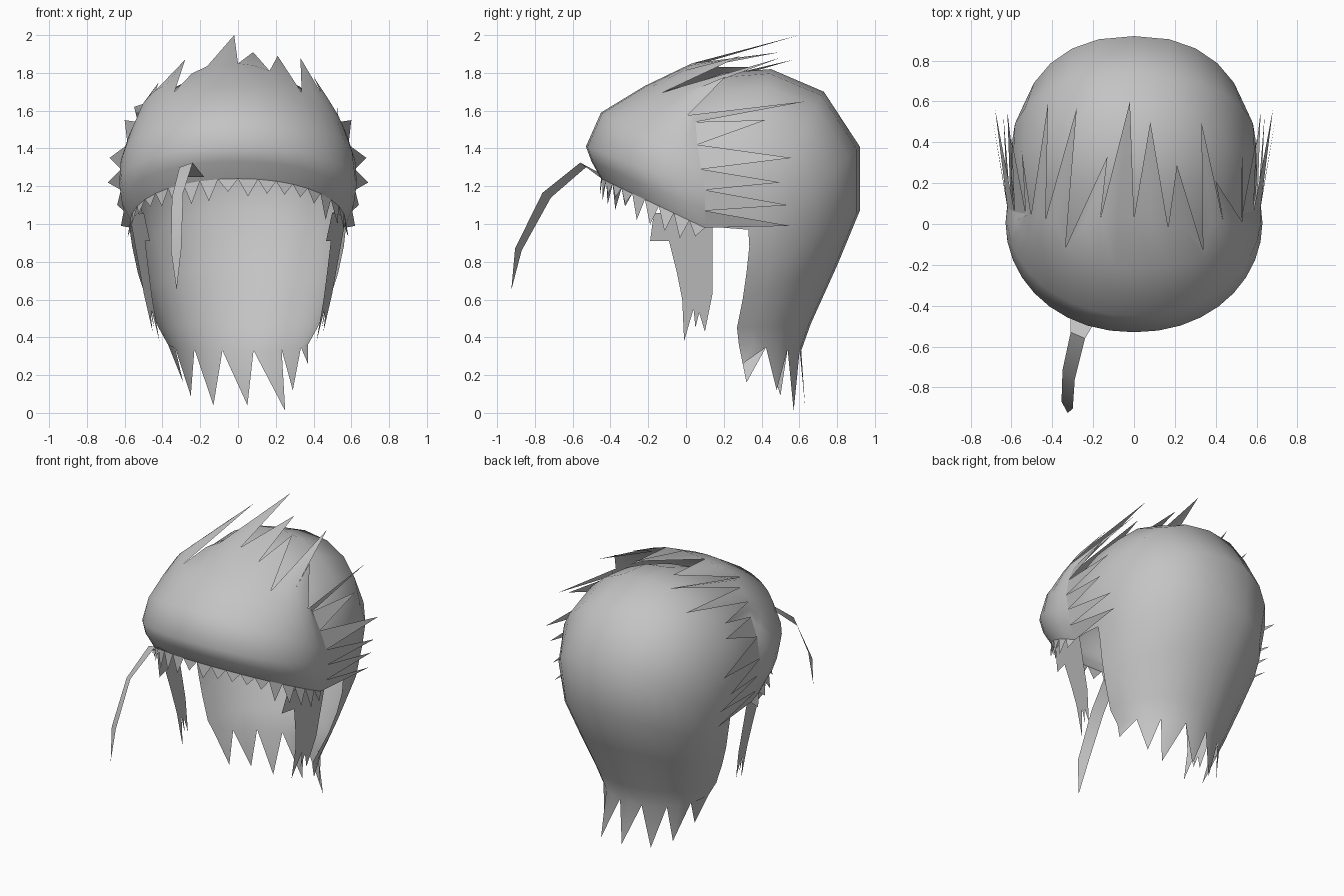
import bpy, bmesh, math, random

if "Cube" in bpy.data.objects:
    bpy.data.objects.remove(bpy.data.objects["Cube"])

random.seed(4)
grey = bpy.data.materials.new("hair grey")
grey.diffuse_color = (0.55, 0.55, 0.55, 1)
grey.use_nodes = True
grey.node_tree.nodes["Principled BSDF"].inputs["Base Color"].default_value = grey.diffuse_color


def finish(name, bm, angle=60):
    me = bpy.data.meshes.new(name)
    bm.to_mesh(me)
    bm.free()
    me.materials.append(grey)
    ob = bpy.data.objects.new(name, me)
    bpy.context.collection.objects.link(ob)
    bpy.ops.object.select_all(action='DESELECT')
    bpy.context.view_layer.objects.active = ob
    ob.select_set(True)
    bpy.ops.object.shade_smooth_by_angle(angle=math.radians(angle))
    return ob


def arc(bm, my, mz, ex, ey, ez, amax, power, cols):
    """Symmetric curved row from one side edge, through the midline, to the other."""
    row, top = [], math.radians(amax)
    for i in range(cols + 1):
        t = 2 * i / cols - 1
        a = abs(t) * top
        s = (1 - math.cos(a)) / (1 - math.cos(top))
        x = ex * (math.sin(a) / math.sin(top)) ** power * (1 if t > 0 else -1)
        row.append(bm.verts.new((x, my + (ey - my) * s, mz + (ez - mz) * s)))
    return row


def skin(bm, rows):
    for a, b in zip(rows, rows[1:]):
        for i in range(len(a) - 1):
            bm.faces.new((a[i], b[i], b[i + 1], a[i + 1]))


def spike(bm, base, tip):
    bm.faces.new(list(base) + [bm.verts.new(tip)])


# Back hair: crown and nape, open around the ears
bm = bmesh.new()
crown = [(-0.35, 1.56, 0.50, -0.10, 1.04, 110, 1), (-0.05, 1.71, 0.53, 0.03, 1.0, 110, 1),
         (0.20, 1.80, 0.555, 0.12, 0.99, 112, 1), (0.45, 1.82, 0.57, 0.20, 0.98, 110, 0.95),
         (0.73, 1.70, 0.57, 0.33, 0.97, 108, 0.9), (0.92, 1.41, 0.56, 0.335, 0.88, 100, 0.85),
         (0.92, 1.07, 0.53, 0.32, 0.74, 95, 0.88), (0.80, 0.78, 0.485, 0.30, 0.60, 90, 0.95),
         (0.66, 0.47, 0.42, 0.27, 0.45, 90, 1), (0.61, 0.33, 0.37, 0.28, 0.36, 90, 1)]
rows = [arc(bm, *r, 14) for r in crown]
skin(bm, [r[::-1] for r in rows])
# Ragged locks below the nape
nape = rows[-1]
nape_tips = [(-0.29, 0.32, 0.16), (-0.25, 0.50, 0.09), (-0.13, 0.57, 0.04), (0.05, 0.63, 0.04),
             (0.25, 0.57, 0.01), (0.29, 0.48, 0.12), (0.37, 0.30, 0.26)]
for k, tip in enumerate(nape_tips):
    spike(bm, nape[2 * k:2 * k + 3], tip)
finish("back_hair", bm)

# Swept front hair: forehead band combed back over the crown
bm = bmesh.new()
band = [(-0.45, 1.24, 0.565, 0.10, 0.98, 98, 0.95), (-0.50, 1.33, 0.605, 0.10, 1.07, 100, 0.95),
        (-0.53, 1.41, 0.62, 0.10, 1.18, 100, 0.95), (-0.45, 1.59, 0.62, 0.08, 1.29, 95, 1),
        (-0.22, 1.73, 0.585, 0.06, 1.42, 90, 1), (0.03, 1.85, 0.53, 0.05, 1.54, 90, 1)]
rows = [arc(bm, *r, 20) for r in band]
# Uneven partings between the crown spikes
top = rows[-1]
for k, f in enumerate((0, 0, 0.1, 0.75, 0, 0, 0.2, 0.8, 0.2, 0.5, 0)):
    top[2 * k].co = top[2 * k].co.lerp(rows[-2][2 * k].co, f)
for i in range(1, 20, 2):
    mid = (top[i - 1].co + top[i + 1].co) / 2
    top[i].co = top[i].co.lerp(mid, 0.4)
skin(bm, [r[::-1] for r in rows])

# Spikes pointing back over the crown
tips = [(-0.55, 0.36, 1.62), (-0.42, 0.60, 1.75), (-0.28, 0.57, 1.87), (-0.13, 0.33, 1.83),
        (-0.02, 0.60, 2.0), (0.08, 0.50, 1.91), (0.21, 0.29, 1.89), (0.33, 0.50, 1.88),
        (0.40, 0.21, 1.78), (0.53, 0.64, 1.65)]
for k, tip in enumerate(tips):
    spike(bm, top[2 * k:2 * k + 3], tip)

# Spikes pointing back at the temples
side_tips = [(0.62, 0.55, 0.99), (0.64, 0.54, 1.10), (0.69, 0.50, 1.22),
             (0.68, 0.56, 1.35), (0.60, 0.42, 1.55)]
for col, sgn in ((0, -1), (-1, 1)):
    for k, (x, y, z) in enumerate(side_tips):
        pair = (rows[k][col], rows[k + 1][col])
        spike(bm, pair if sgn > 0 else pair[::-1], (sgn * x, y, z))

# Ragged fringe pointing down
low = rows[0]
for i in range(20):
    m = (low[i].co + low[i + 1].co) / 2
    out = 1.03 if m.y > -0.2 else 1.0
    tip = (m.x * out, m.y - 0.01, m.z - random.uniform(0.05, 0.13))
    spike(bm, (low[i], low[i + 1]), tip)
finish("front_hair", bm)

# Sideburns: flat ragged locks in front of the ears
outline = [(-0.17, 1.06), (-0.19, 0.91), (-0.09, 0.91), (-0.05, 0.75), (-0.02, 0.60), (-0.01, 0.38),
           (0.04, 0.55), (0.05, 0.45), (0.07, 0.53), (0.10, 0.43), (0.14, 0.63), (0.14, 1.04)]
for name, sgn in (("left_sideburn", -1), ("right_sideburn", 1)):
    bm = bmesh.new()
    vs = [bm.verts.new((sgn * (0.53 + 0.25 * y - 0.18 * (1 - z)), y, z)) for y, z in outline]
    bm.faces.new(vs if sgn > 0 else vs[::-1])
    finish(name, bm)

# Loose lock falling in front of the forehead: left edge, right edge per step
bm = bmesh.new()
lock = [((-0.31, -0.42, 1.25), (-0.18, -0.46, 1.25)), ((-0.31, -0.53, 1.30), (-0.24, -0.56, 1.325)),
        ((-0.35, -0.715, 1.14), (-0.29, -0.76, 1.165)), ((-0.355, -0.87, 0.86), (-0.30, -0.905, 0.87))]
edges = [(bm.verts.new(a), bm.verts.new(b)) for a, b in lock]
for (a, b), (c, d) in zip(edges, edges[1:]):
    bm.faces.new((a, c, d, b))
spike(bm, edges[-1][::-1], (-0.325, -0.925, 0.65))
finish("loose_lock", bm)
